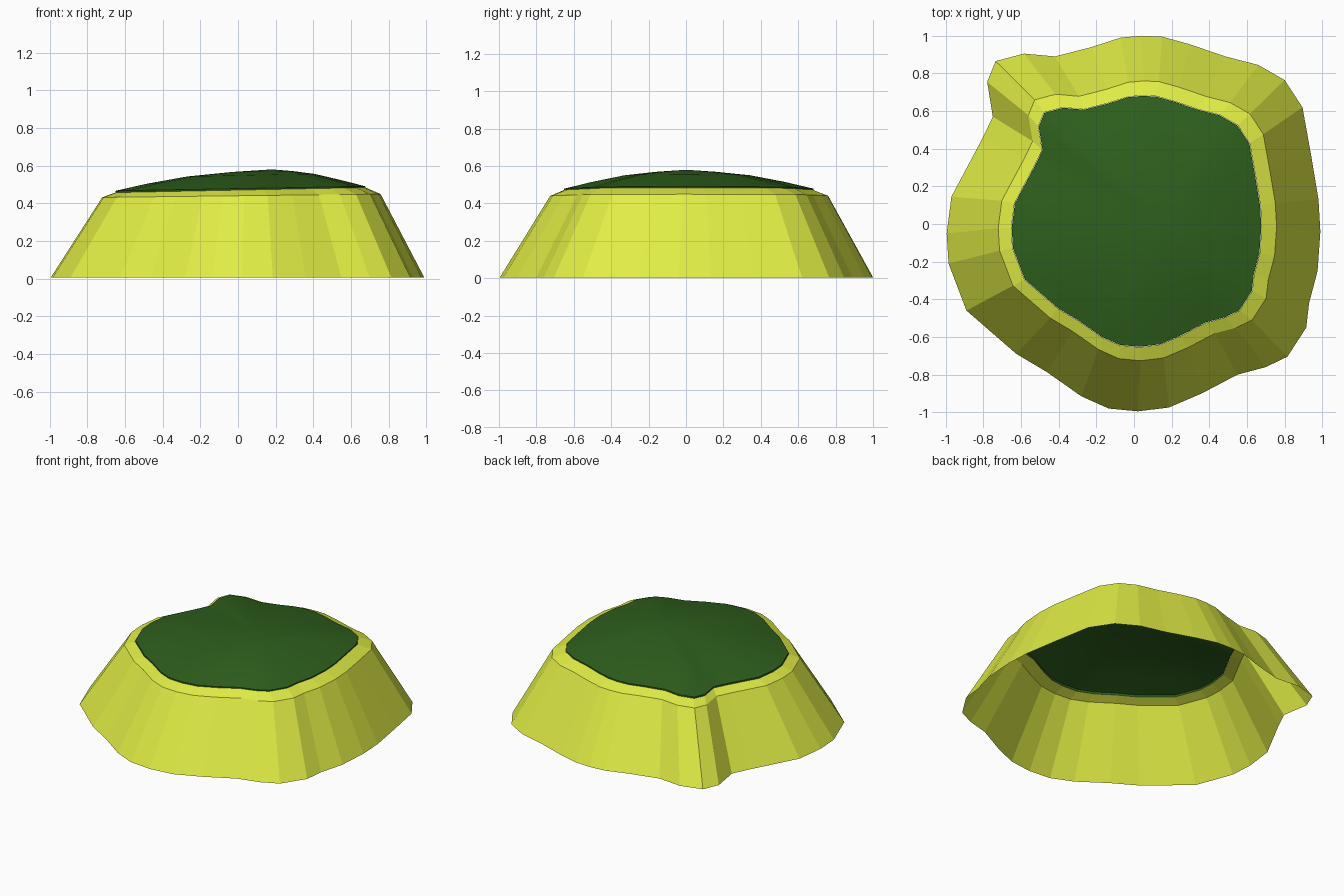
import bpy, bmesh

if "Cube" in bpy.data.objects:
    bpy.data.objects.remove(bpy.data.objects["Cube"])

# Ground outline of the plateau, counter-clockwise from the right, with the spur at back left
OUTLINE = [
    (.99, -.04), (.98, .13), (.94, .37), (.895, .62), (.80, .765), (.66, .845), (.485, .89),
    (.295, .955), (.15, .995), (.04, 1.0), (-.07, .99), (-.225, .94), (-.42, .89),
    (-.585, .905), (-.735, .865), (-.78, .755), (-.75, .57), (-.805, .455), (-.97, .145),
    (-.995, -.05), (-.985, -.21), (-.89, -.46), (-.625, -.69), (-.465, -.785),
    (-.28, -.915), (-.135, -.98), (.02, -.995), (.185, -.975), (.36, -.90), (.55, -.80),
    (.70, -.76), (.815, -.705), (.915, -.55), (.93, -.42), (.975, -.25)]


def material(name, color):
    m = bpy.data.materials.new(name)
    m.diffuse_color = (*color, 1)
    m.use_nodes = True
    m.node_tree.nodes["Principled BSDF"].inputs["Base Color"].default_value = m.diffuse_color
    return m


def terrain(name, rings, mat, apex=None, smooth=False):
    """Skin scaled copies of the outline; each ring is (scale, dx, dy, z, tilt along x)."""
    bm = bmesh.new()
    n = len(OUTLINE)
    loops = []
    for s, dx, dy, z, tilt in rings:
        loops.append([bm.verts.new((x * s + dx, y * s + dy, z + tilt * (x * s + dx)))
                      for x, y in OUTLINE])
    for a, b in zip(loops, loops[1:]):
        for i in range(n):
            j = (i + 1) % n
            bm.faces.new((a[i], a[j], b[j], b[i]))
    if apex:
        top = bm.verts.new(apex)
        for i in range(n):
            bm.faces.new((loops[-1][i], loops[-1][(i + 1) % n], top))
    me = bpy.data.meshes.new(name)
    bm.to_mesh(me)
    bm.free()
    me.materials.append(mat)
    ob = bpy.data.objects.new(name, me)
    bpy.context.collection.objects.link(ob)
    if smooth:
        bpy.ops.object.select_all(action='DESELECT')
        bpy.context.view_layer.objects.active = ob
        ob.select_set(True)
        bpy.ops.object.shade_smooth_by_angle(angle=0.6)
    return ob


# Faceted slope with a narrow bevelled rim, open underneath
terrain("hill_slope", [
    (1, 0, 0, .005, 0),
    (.745, .02, .015, .44, .012),
    (.67, .015, .0125, .47, .02)], material("slope_yellow", (.75, .85, .06)))

# Gently domed grass cap with a thin lip
terrain("grass_cap", [
    (.668, .015, .0125, .463, .015),
    (.668, .015, .0125, .478, .018),
    (.52, .03, .01, .513, .02),
    (.34, .07, .005, .548, .02),
    (.16, .13, 0, .567, .015)], material("grass_green", (.027, .115, .012)),
    apex=(.18, 0, .58), smooth=True)
